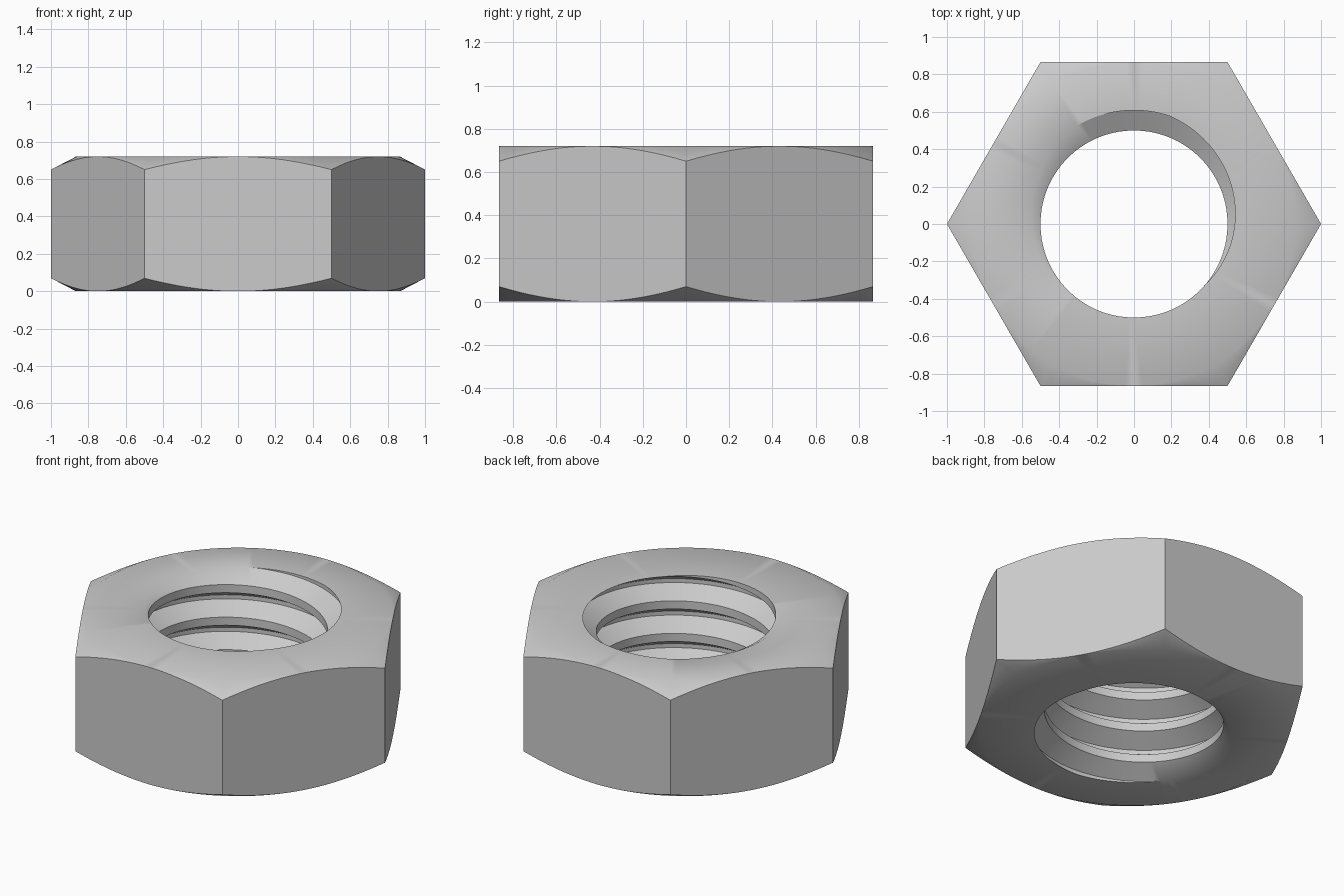
import bpy, bmesh, math

cube = bpy.data.objects.get("Cube")
if cube:
    bpy.data.objects.remove(cube, do_unlink=True)

HEIGHT = 0.72
FLAT = math.sqrt(3) / 2        # centre to middle of a flat
CHAMFER = 0.52                 # drop per unit of radius
MINOR, MAJOR, PITCH = 0.5, 0.608, 0.2
ROOT, CREST = PITCH / 16, PITCH * 3 / 8   # half widths of the groove
STEPS = 120


def root_height(angle):
    """Height of one groove centre of the right-handed thread."""
    return HEIGHT + PITCH * (angle - math.radians(95)) / math.tau


def bore_radius(angle, z):
    d = abs((z - root_height(angle) + PITCH / 2) % PITCH - PITCH / 2)
    t = min(max((d - ROOT) / (CREST - ROOT), 0), 1)
    return MAJOR + (MINOR - MAJOR) * t


def section(angle):
    """Closed radial section: threaded bore, top, flat side, underside."""
    points = []
    for turn in range(-6, 3):
        for offset in (-CREST, -ROOT, ROOT, CREST):
            z = root_height(angle) + turn * PITCH + offset
            z = min(max(z, 0), HEIGHT)
            points.append((bore_radius(angle, z), z))
    rim = FLAT / math.cos(angle % (math.pi / 3) - math.pi / 6)
    drop = CHAMFER * (rim - FLAT)
    points += [(FLAT, HEIGHT), (rim, HEIGHT - drop), (rim, drop), (FLAT, 0)]
    return points


# Sweep the section round the axis, then weld the clipped thread ends
bm = bmesh.new()
columns = []
for i in range(STEPS + 1):
    a = math.tau * i / STEPS
    columns.append([bm.verts.new((r * math.cos(a), r * math.sin(a), z))
                    for r, z in section(a)])
for left, right in zip(columns, columns[1:]):
    for j in range(len(left)):
        k = (j + 1) % len(left)
        bm.faces.new((left[j], right[j], right[k], left[k]))
bmesh.ops.remove_doubles(bm, verts=bm.verts, dist=0.0001)
bmesh.ops.recalc_face_normals(bm, faces=bm.faces)

mesh = bpy.data.meshes.new("hex_nut")
bm.to_mesh(mesh)
bm.free()
nut = bpy.data.objects.new("hex_nut", mesh)
bpy.context.collection.objects.link(nut)

# Plain grey metal
grey = bpy.data.materials.new("grey_metal")
grey.use_nodes = True
colour = (0.6, 0.6, 0.6, 1)
grey.diffuse_color = colour
grey.node_tree.nodes["Principled BSDF"].inputs["Base Color"].default_value = colour
mesh.materials.append(grey)

# Smooth bore and chamfer, sharp corners
bpy.ops.object.select_all(action="DESELECT")
nut.select_set(True)
bpy.context.view_layer.objects.active = nut
bpy.ops.object.shade_smooth_by_angle(angle=math.radians(32))
